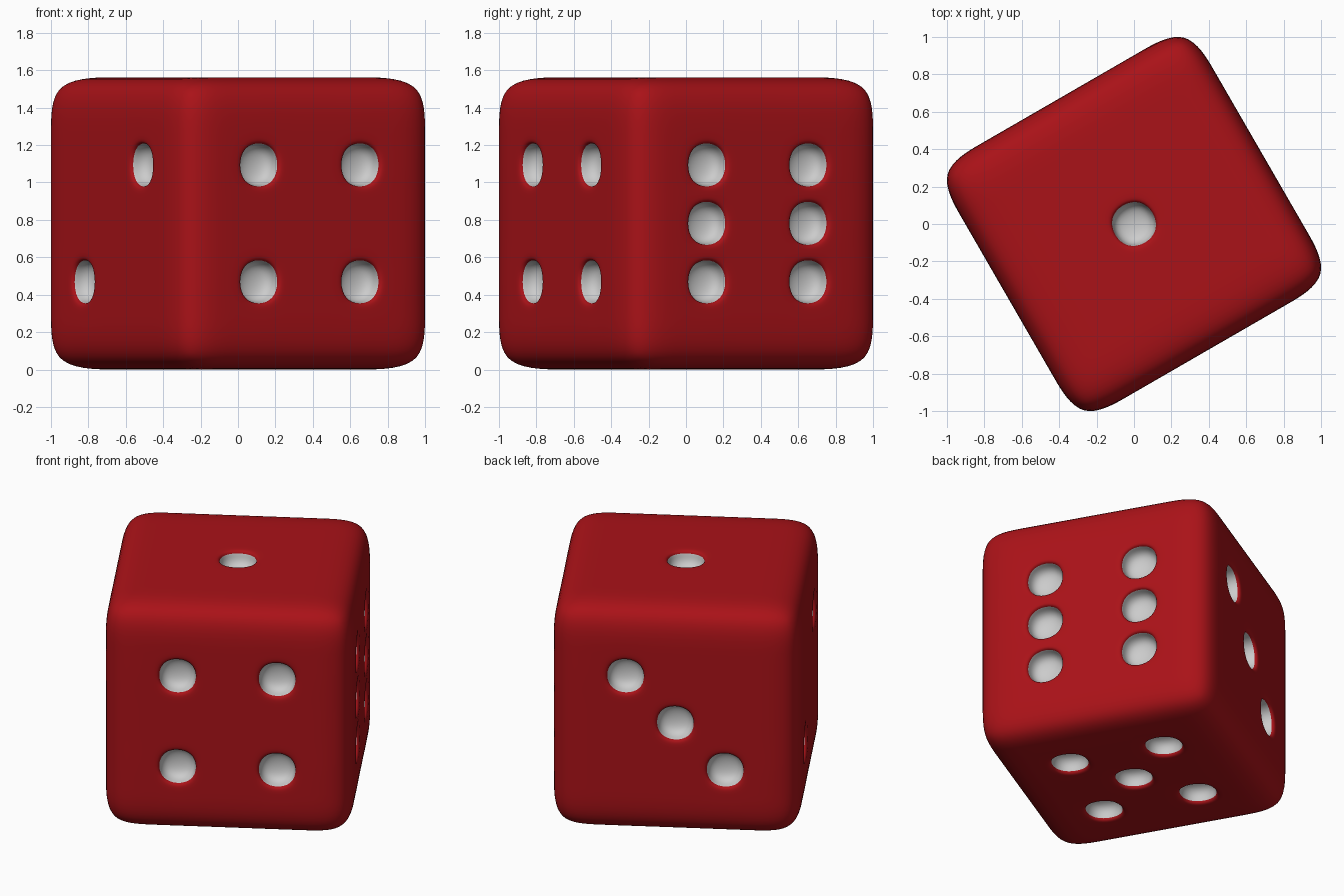
import bpy, bmesh, math
from mathutils import Vector, Matrix

if "Cube" in bpy.data.objects:
    bpy.data.objects.remove(bpy.data.objects["Cube"])

H = 0.78125            # half the cage size
CELL = 0.4 * H         # five cells along each edge
UP = Vector((0, 0, 1))


def material(name, rgb):
    m = bpy.data.materials.new(name)
    m.diffuse_color = (*rgb, 1)
    m.use_nodes = True
    m.node_tree.nodes["Principled BSDF"].inputs["Base Color"].default_value = m.diffuse_color
    return m


# Pip layouts as (right, up) cells, seen from outside each face
corners = [(-1, -1), (-1, 1), (1, -1), (1, 1)]
layouts = {
    (1, 0, 0): corners + [(-1, 0), (1, 0)],
    (0, 1, 0): [(-1, 1), (0, 0), (1, -1)],
    (-1, 0, 0): [(-1, -1), (1, 1)],
    (0, -1, 0): corners,
    (0, 0, 1): [(0, 0)],
    (0, 0, -1): corners + [(0, 0)],
}

# Cube cage cut into a 5 x 5 grid on each side
bm = bmesh.new()
bmesh.ops.create_cube(bm, size=2 * H)
bmesh.ops.subdivide_edges(bm, edges=bm.edges[:], cuts=4, use_grid_fill=True)

# Pick the pip cells
pips = []
for normal, cells in layouts.items():
    n = Vector(normal)
    right = UP.cross(n) if n.z == 0 else Vector((1, 0, 0))
    up = n.cross(right)
    for i, j in cells:
        spot = n * H + (right * i + up * j) * CELL
        pips.append(min(bm.faces, key=lambda f: (f.calc_center_median() - spot).length))

# Inset each pip, then sink it into the body
bmesh.ops.inset_individual(bm, faces=pips, thickness=CELL / 6, depth=0)
walls = bmesh.ops.inset_individual(bm, faces=pips, thickness=0, depth=-0.12)["faces"]
for f in bm.faces:
    f.smooth = True
for f in pips + walls:
    f.material_index = 1

bm.transform(Matrix.Translation((0, 0, H)) @ Matrix.Rotation(math.radians(30), 4, 'Z'))
mesh = bpy.data.meshes.new("die")
bm.to_mesh(mesh)
bm.free()
mesh.materials.append(material("red", (0.4, 0.006, 0.009)))
mesh.materials.append(material("white", (0.8, 0.8, 0.8)))

# Die body, rounded by subdivision
die = bpy.data.objects.new("die", mesh)
bpy.context.collection.objects.link(die)
sub = die.modifiers.new("round", 'SUBSURF')
sub.levels = sub.render_levels = 3
